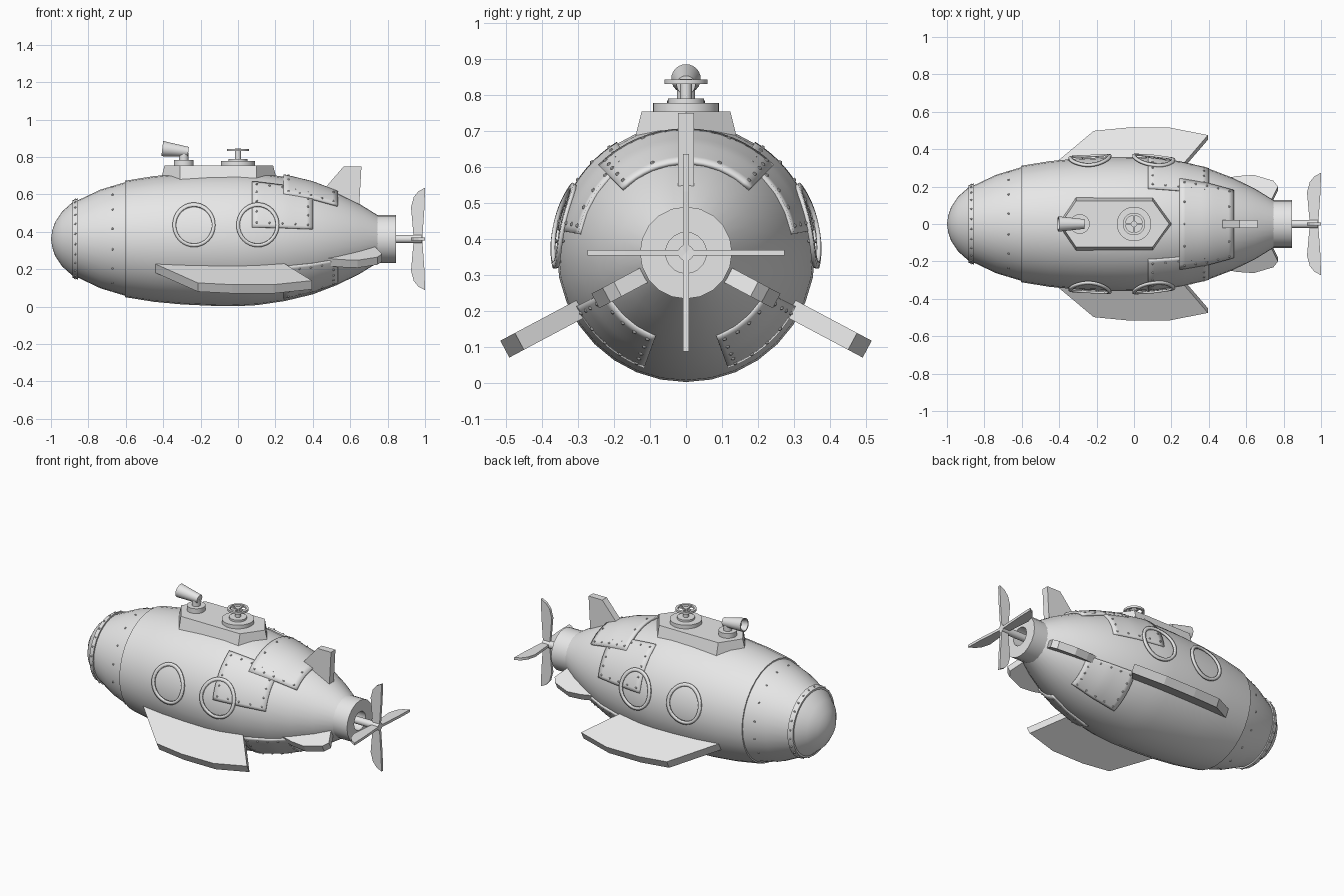
import bpy, bmesh
from math import sin, cos, pi, radians, sqrt, atan2
from mathutils import Matrix, Vector

if "Cube" in bpy.data.objects:
    bpy.data.objects.remove(bpy.data.objects["Cube"])

AXIS = 0.362
grey = bpy.data.materials.new("light_grey_metal")
grey.use_nodes = True
grey.diffuse_color = (0.8, 0.8, 0.8, 1)
grey.node_tree.nodes["Principled BSDF"].inputs["Base Color"].default_value = (0.8, 0.8, 0.8, 1)

ALONG = Matrix.Translation((0, 0, AXIS)) @ Matrix.Rotation(pi / 2, 4, 'Y')


def finish(name, bm, smooth=True, solid=0):
    bmesh.ops.remove_doubles(bm, verts=bm.verts, dist=1e-5)
    if not solid:
        bmesh.ops.recalc_face_normals(bm, faces=bm.faces)
    mesh = bpy.data.meshes.new(name)
    bm.to_mesh(mesh)
    bm.free()
    mesh.materials.append(grey)
    ob = bpy.data.objects.new(name, mesh)
    bpy.context.collection.objects.link(ob)
    if solid:
        mod = ob.modifiers.new("thickness", 'SOLIDIFY')
        mod.thickness, mod.offset = solid, -1
    if smooth:
        bpy.ops.object.select_all(action='DESELECT')
        ob.select_set(True)
        bpy.context.view_layer.objects.active = ob
        bpy.ops.object.shade_smooth_by_angle(angle=radians(30))
    return ob


def grid(bm, rows, flip=False):
    """Skin a list of equal-length point rows with quads."""
    vs = [[bm.verts.new(p) for p in row] for row in rows]
    for a, b in zip(vs, vs[1:]):
        for i in range(len(a) - 1):
            f = [a[i], a[i + 1], b[i + 1], b[i]]
            bm.faces.new(f[::-1] if flip else f)


def turned(name, profile, matrix, segs=32):
    """Revolve (height, radius) points around the local z axis."""
    bm = bmesh.new()
    verts = [bm.verts.new((r, 0, h)) for h, r in profile]
    edges = [bm.edges.new(p) for p in zip(verts, verts[1:])]
    bmesh.ops.spin(bm, geom=verts + edges, cent=(0, 0, 0), axis=(0, 0, 1),
                   angle=2 * pi, steps=segs, use_merge=True)
    bm.transform(matrix)
    return finish(name, bm)


def slab(name, outline, thick, matrix):
    """Extrude an (x, radius) outline, centred across its thickness."""
    bm = bmesh.new()
    face = bm.faces.new([bm.verts.new((x, -thick / 2, r)) for x, r in outline])
    out = bmesh.ops.extrude_face_region(bm, geom=[face])
    bmesh.ops.translate(bm, vec=(0, thick, 0),
                        verts=[v for v in out["geom"] if isinstance(v, bmesh.types.BMVert)])
    bm.transform(matrix)
    return finish(name, bm, smooth=False)


# Hull: nose dome, riveted collar, front section and main body
NOSE = [(-1, 0), (-.993, .045), (-.978, .09), (-.94, .147), (-.885, .196)]
COLLAR = [(-.885, .207), (-.855, .217), (-.855, .207)]
FRONT = [(-.735, .264), (-.605, .303)]
BODY = [(-.605, .311), (-.45, .336), (-.3, .35), (-.15, .357), (0, .359), (.1, .354),
        (.25, .332), (.4, .296), (.53, .246), (.65, .187), (.75, .125)]
HULL = NOSE + COLLAR + FRONT + BODY
turned("hull", HULL + [(.75, 0)], ALONG)


def hull_radius(x):
    for (x0, r0), (x1, r1) in zip(HULL, HULL[1:]):
        if x0 <= x <= x1 and x1 > x0:
            return r0 + (r1 - r0) * (x - x0) / (x1 - x0)
    return HULL[-1][1]


def on_hull(x, angle, lift=0):
    """Point on the hull; angle is measured from +y towards the top."""
    r = hull_radius(x) + lift
    return Vector((x, r * cos(angle), AXIS + r * sin(angle)))


rivets = []


def ring_of_rivets(x, count):
    rivets.extend(on_hull(x, 2 * pi * (i + .5) / count) for i in range(count))


ring_of_rivets(-.87, 24)
ring_of_rivets(-.67, 16)


# Curved repair plates
def plate(name, x0, x1, a0, a1, lift):
    bm = bmesh.new()
    a0, a1 = radians(a0), radians(a1)
    rows = [[on_hull(x0 + (x1 - x0) * i / 10, a0 + (a1 - a0) * j / 16, lift)
             for j in range(17)] for i in range(11)]
    grid(bm, rows, flip=a1 < a0)
    finish(name, bm, solid=.014)
    m, am = .025, .07 * (1 if a1 > a0 else -1)
    for k in range(5):
        x = x0 + m + (x1 - x0 - 2 * m) * k / 4
        a = a0 + am + (a1 - a0 - 2 * am) * k / 4
        rivets.extend([on_hull(x, a0 + am, lift), on_hull(x, a1 - am, lift),
                       on_hull(x0 + m, a, lift), on_hull(x1 - m, a, lift)])


plate("top_plate", .245, .535, 45, 135, .013)
plate("left_side_plate", .075, .4, 10, 58, .008)
plate("right_side_plate", .075, .4, 170, 122, .008)
plate("left_lower_plate", .245, .535, -70, -26, .008)
plate("right_lower_plate", .245, .535, 250, 206, .008)


# Porthole rims with rivets
def porthole(name, cx, side):
    def point(radius, t, lift):
        x, dz = cx + radius * cos(t), .072 + radius * sin(t)
        a = atan2(dz, sqrt(hull_radius(x) ** 2 - dz * dz))
        return on_hull(x, a if side > 0 else pi - a, lift)
    bm = bmesh.new()
    grid(bm, [[point(r, 2 * pi * i / 32, .006) for i in range(33)] for r in (.096, .114)],
         flip=side > 0)
    finish(name, bm, solid=.012)
    rivets.extend(point(.105, 2 * pi * (i + .5) / 8, .006) for i in range(8))


for side, label in ((1, "left"), (-1, "right")):
    porthole(label + "_front_porthole", -.235, side)
    porthole(label + "_rear_porthole", .105, side)

bm = bmesh.new()
for p in rivets:
    bmesh.ops.create_icosphere(bm, subdivisions=1, radius=.0065, matrix=Matrix.Translation(p))
finish("rivets", bm)

# Fins, drawn as (x, radius) and swung around the hull axis
WING = [(-.5, .28), (-.215, .55), (-.03, .57), (.19, .57), (.395, .524), (.21, .28)]
TAIL = [(.42, .22), (.565, .388), (.66, .388), (.645, .12)]
STABILISER = [(.42, .25), (.55, .278), (.64, .285), (.745, .25), (.77, .215), (.72, .1)]


def swing(degrees):
    return Matrix.Translation((0, 0, AXIS)) @ Matrix.Rotation(radians(degrees), 4, 'X')


slab("tail_fin", TAIL, .044, swing(0))
for s, label in ((-1, "left"), (1, "right")):
    slab(label + "_wing", WING, .053, swing(s * 118))
    slab(label + "_stabiliser", STABILISER, .046, swing(s * 118))

# Tail ring, shaft and four-bladed propeller
turned("tail_ring", [(.735, .1), (.735, .128), (.845, .128), (.845, .057), (.755, .057), (.755, 0)],
       ALONG, 20)
turned("propeller_shaft", [(.74, 0), (.74, .022), (.985, .022), (.985, 0)], ALONG, 16)
BLADE = [(.94, 0), (.925, .17), (.94, .225), (.965, .255), (1, .274), (.997, .17), (.985, 0)]
for i in range(4):
    slab(f"propeller_blade_{i + 1}", BLADE, .016, swing(90 * i))

# Deck with sloping sides
bm = bmesh.new()
rows = []
for z, grow in ((.66, .012), (.755, -.012)):
    pts = [(-.405 - grow, 0), (-.31, -.135 - grow), (.1, -.135 - grow),
           (.2 + grow, 0), (.1, .135 + grow), (-.31, .135 + grow)]
    rows.append([(x, y, z) for x, y in pts + pts[:1]])
grid(bm, rows)
bm.faces.new([bm.verts.new(p) for p in rows[1][:-1]])
finish("deck", bm, smooth=False)

# Hatch with handwheel
turned("hatch", [(.75, .092), (.778, .092), (.778, .05), (.79, .05), (.79, .016),
                 (.845, .016), (.845, 0)], Matrix())
turned("handwheel_rim", [(.831, .046), (.831, .06), (.844, .06), (.844, .046), (.831, .046)], Matrix())
for i in range(2):
    slab(f"handwheel_spoke_{i + 1}", [(-.05, .833), (.05, .833), (.05, .842), (-.05, .842)],
         .012, Matrix.Rotation(i * pi / 2, 4, 'Z'))

# Signal horn on its stand
turned("horn_stand", [(.75, .053), (.785, .053), (.785, .025), (.825, .025), (.825, 0)],
       Matrix.Translation((-.29, 0, 0)), 24)
turned("horn", [(0, 0), (0, .026), (.14, .041), (.14, .034), (.1, .028), (.1, 0)],
       Matrix.Translation((-.266, 0, .828)) @ Matrix.Rotation(radians(-83), 4, 'Y'), 24)
